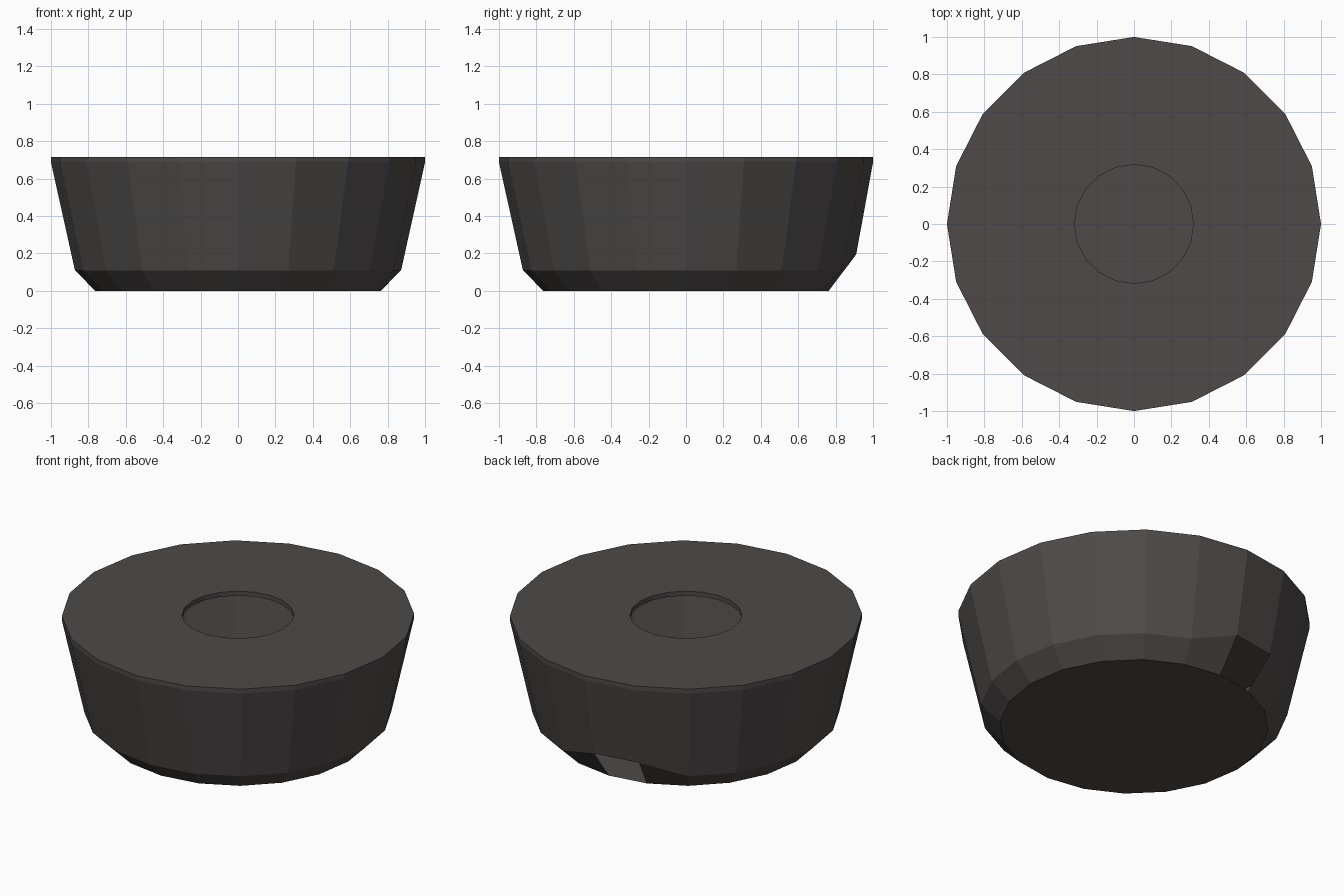
import bpy, bmesh
from math import cos, sin, radians

if "Cube" in bpy.data.objects:
    bpy.data.objects.remove(bpy.data.objects["Cube"])

N = 20
mat = bpy.data.materials.new("dark_grey")
mat.diffuse_color = (0.075, 0.068, 0.066, 1)
mat.use_nodes = True
mat.node_tree.nodes["Principled BSDF"].inputs["Base Color"].default_value = mat.diffuse_color


def ring(bm, r, z):
    return [bm.verts.new((r * cos(radians(i * 18)), r * sin(radians(i * 18)), z))
            for i in range(N)]


def bridge(bm, a, b, skip=()):
    for i in range(N):
        if i not in skip:
            j = (i + 1) % N
            bm.faces.new((a[i], a[j], b[j], b[i]))


def finish(bm, name):
    me = bpy.data.meshes.new(name)
    bm.to_mesh(me)
    bm.free()
    me.materials.append(mat)
    ob = bpy.data.objects.new(name, me)
    bpy.context.collection.objects.link(ob)


# Hollow tapered bowl with a chamfered foot and one open panel at the back
bm = bmesh.new()
base = ring(bm, 0.763, 0)
chamfer = ring(bm, 0.872, 0.11)
top = ring(bm, 1.0, 0.688)
bm.faces.new(base[::-1])
for i in (5, 6):  # raised corners of the drain opening
    chamfer[i].co = (0.91 * cos(radians(i * 18)), 0.91 * sin(radians(i * 18)), 0.195)
bridge(bm, base, chamfer, skip=(5,))
bridge(bm, chamfer, top)
finish(bm, "bowl")

# Thin lid with a round centre hole
bm = bmesh.new()
ob_, ot = ring(bm, 1.0, 0.688), ring(bm, 1.0, 0.716)
ib, it = ring(bm, 0.318, 0.688), ring(bm, 0.318, 0.716)
bridge(bm, ob_, ot)
bridge(bm, ot, it)
bridge(bm, it, ib)
bridge(bm, ib, ob_)
finish(bm, "lid")
